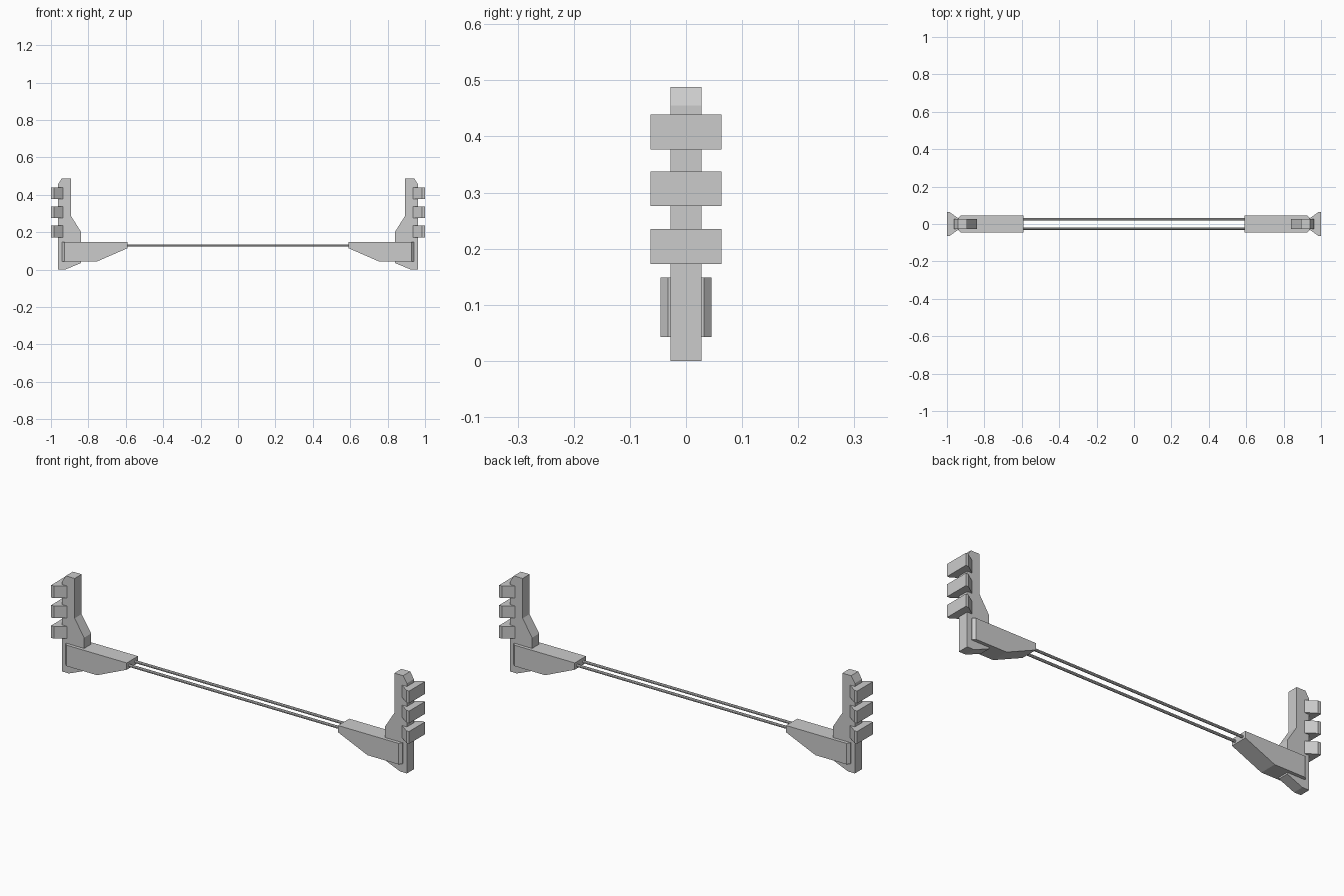
import bpy, bmesh, math
from mathutils import Matrix

if "Cube" in bpy.data.objects:
    bpy.data.objects.remove(bpy.data.objects["Cube"])


def prism(name, pts, to3d, a, b):
    """Extrude a 2D profile between two depths."""
    bm = bmesh.new()
    lo = [bm.verts.new(to3d(u, v, a)) for u, v in pts]
    hi = [bm.verts.new(to3d(u, v, b)) for u, v in pts]
    n = len(pts)
    bm.faces.new(lo)
    bm.faces.new(hi[::-1])
    for i in range(n):
        j = (i + 1) % n
        bm.faces.new((lo[j], lo[i], hi[i], hi[j]))
    bmesh.ops.recalc_face_normals(bm, faces=bm.faces)
    return finish(name, bm)


def finish(name, bm):
    mesh = bpy.data.meshes.new(name)
    bm.to_mesh(mesh)
    bm.free()
    ob = bpy.data.objects.new(name, mesh)
    bpy.context.collection.objects.link(ob)
    return ob


def side(u, v, d):      # profile in x-z, depth along y
    return (u, d, v)


def plan(u, v, d):      # profile in x-y, depth along z
    return (u, v, d)


def mirrored(ob):
    ob.modifiers.new("mirror_x", 'MIRROR').use_clip = False
    return ob


# Upright end posts with a sloped foot and gusset
mirrored(prism("end_post", [
    (0.963, 0), (0.963, 0.455), (0.942, 0.488), (0.893, 0.488),
    (0.893, 0.287), (0.84, 0.203), (0.84, 0.035), (0.925, 0)],
    side, -0.028, 0.028))

# Tapered brackets holding the rods
bracket = prism("rod_bracket", [
    (0.59, 0.149), (0.94, 0.149), (0.94, 0.043), (0.755, 0.043), (0.59, 0.115)],
    side, -0.045, 0.045)
# Chamfer the vertical outer corners
bm = bmesh.new()
bm.from_mesh(bracket.data)
corners = [e for e in bm.edges
           if all(v.co.x > 0.93 for v in e.verts)
           and abs(e.verts[0].co.y - e.verts[1].co.y) < 1e-4]
bmesh.ops.bevel(bm, geom=corners, offset=0.013, segments=1, affect='EDGES')
bm.to_mesh(bracket.data)
bm.free()
mirrored(bracket)

# Flared teeth on the outside of each post
for i, z in enumerate((0.204, 0.307, 0.408)):
    mirrored(prism(f"tooth_{i + 1}", [
        (0.936, -0.028), (0.985, -0.063), (1.0, -0.063),
        (1.0, 0.063), (0.985, 0.063), (0.936, 0.028)],
        plan, z - 0.031, z + 0.031))

# Pair of thin rods between the brackets
for y, name in ((-0.025, "front_rod"), (0.025, "back_rod")):
    bm = bmesh.new()
    bmesh.ops.create_cone(bm, cap_ends=True, segments=8, radius1=0.007,
                          radius2=0.007, depth=1.22,
                          matrix=Matrix.Translation((0, y, 0.129))
                          @ Matrix.Rotation(math.pi / 2, 4, 'Y')
                          @ Matrix.Rotation(math.pi / 8, 4, 'Z'))
    finish(name, bm)
